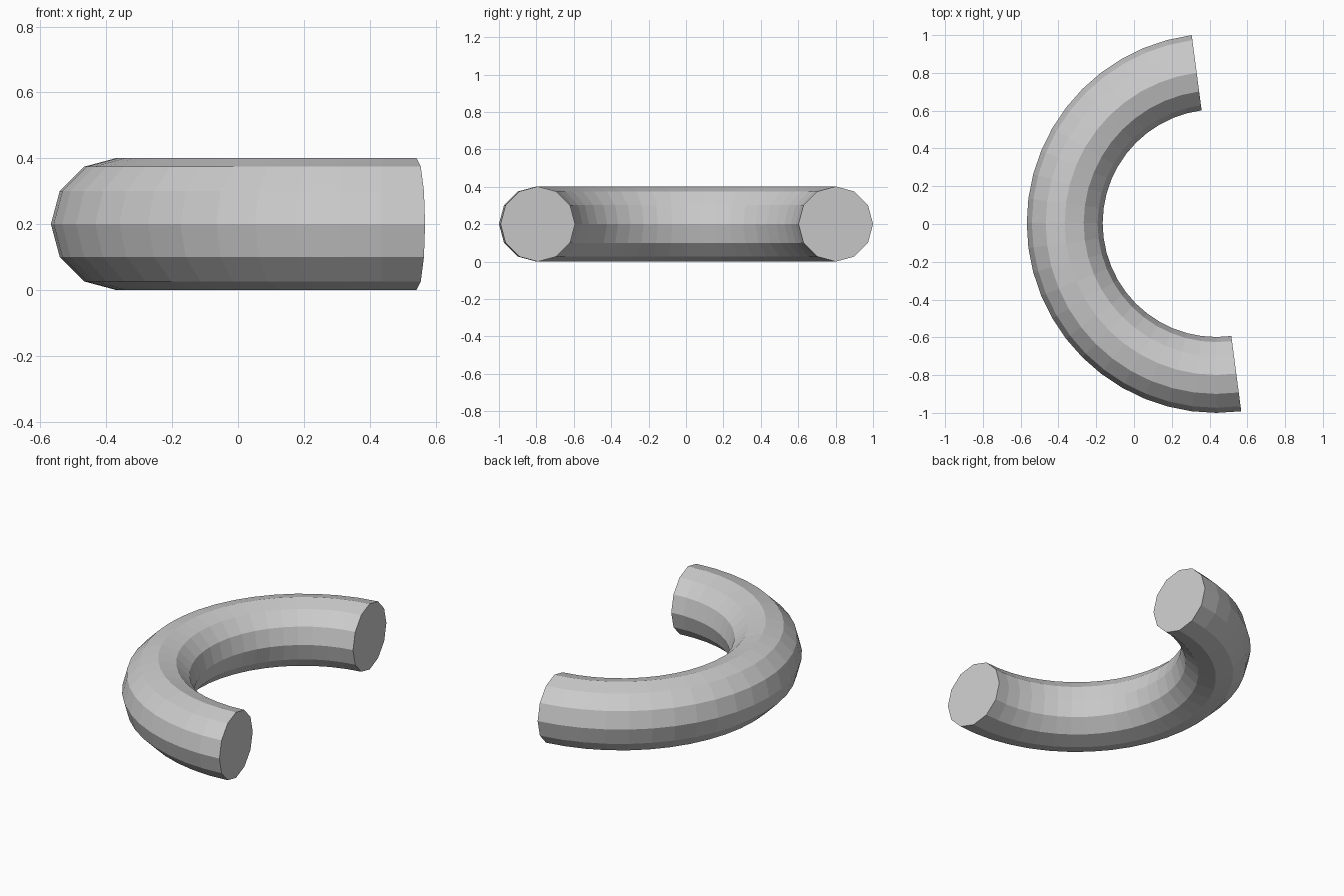
import bpy, bmesh
from math import sin, cos, radians, pi

if "Cube" in bpy.data.objects:
    bpy.data.objects.remove(bpy.data.objects["Cube"])

SEGMENTS, SIDES = 24, 12
START = radians(97.5)
OUTER = 2 / (1 + sin(START))          # outer radius giving a 2 unit long side
MAJOR, MINOR = OUTER * 0.8, OUTER * 0.2
CX = OUTER * (1 + cos(START)) / 2     # centre of the arc
CY = OUTER - 1

bm = bmesh.new()

# Rings of the tube along a half circle
rings = []
for i in range(SEGMENTS + 1):
    a = START + pi * i / SEGMENTS
    ring = []
    for j in range(SIDES):
        b = 2 * pi * j / SIDES
        r = MAJOR + MINOR * cos(b)
        ring.append(bm.verts.new((CX + r * cos(a), CY + r * sin(a), MINOR + MINOR * sin(b))))
    rings.append(ring)

# Tube wall
for p, q in zip(rings, rings[1:]):
    for j in range(SIDES):
        k = (j + 1) % SIDES
        bm.faces.new((p[j], q[j], q[k], p[k]))

# Flat end caps
bm.faces.new(rings[0])
bm.faces.new(rings[-1])
bmesh.ops.recalc_face_normals(bm, faces=bm.faces[:])

mesh = bpy.data.meshes.new("half_ring")
bm.to_mesh(mesh)
bm.free()
bpy.context.collection.objects.link(bpy.data.objects.new("half_ring", mesh))
